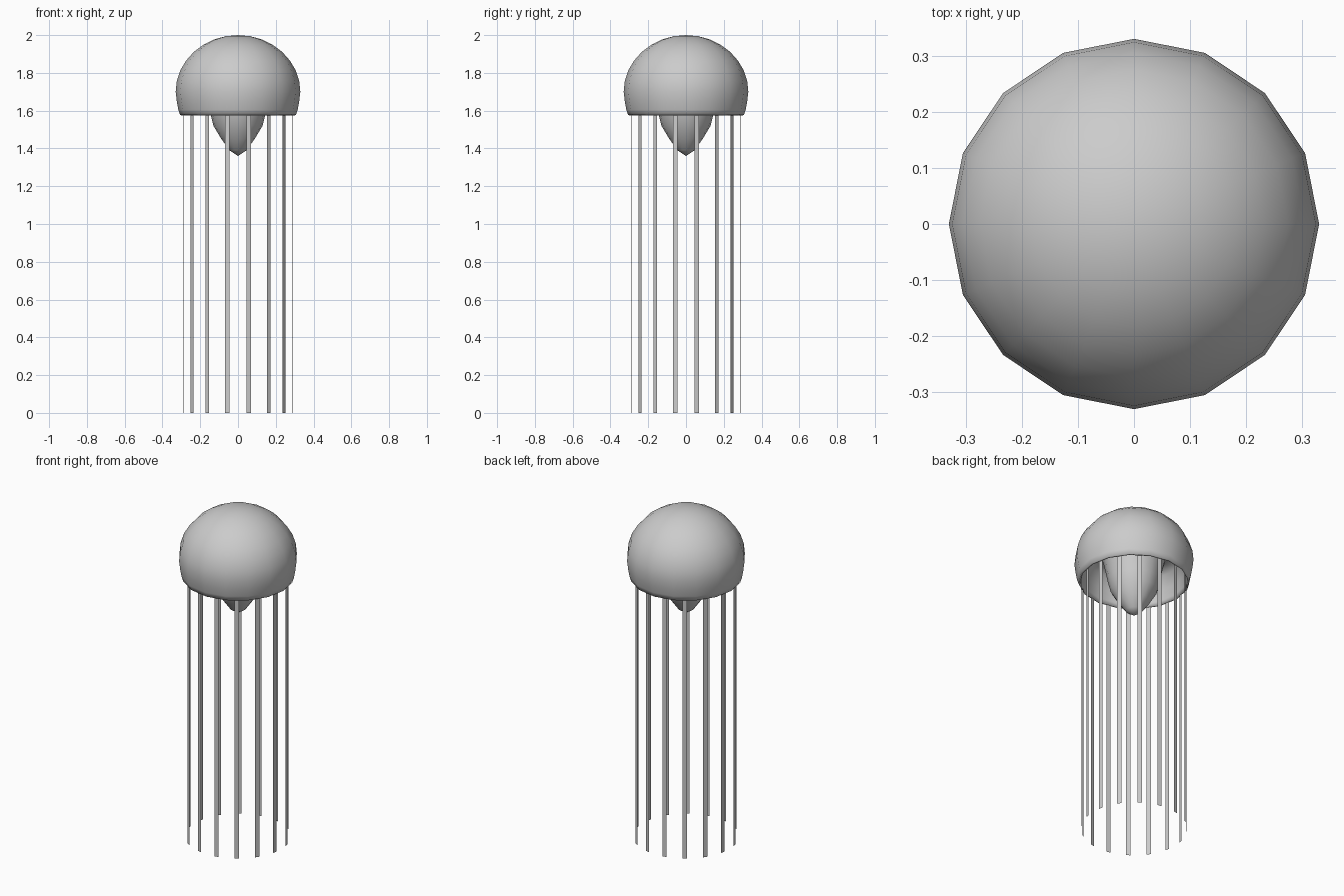
import bpy, bmesh, math

if "Cube" in bpy.data.objects:
    bpy.data.objects.remove(bpy.data.objects["Cube"])

SIDES = 16


def finish(name, bm, smooth=True):
    me = bpy.data.meshes.new(name)
    bm.to_mesh(me)
    bm.free()
    ob = bpy.data.objects.new(name, me)
    bpy.context.collection.objects.link(ob)
    for p in me.polygons:
        p.use_smooth = smooth
    return ob


def revolve(name, profile):
    """Spin an (r, z) profile about z with a low number of sides."""
    bm = bmesh.new()
    vs = [bm.verts.new((r, 0, z)) for r, z in profile]
    es = [bm.edges.new(p) for p in zip(vs, vs[1:])]
    bmesh.ops.spin(bm, geom=vs + es, cent=(0, 0, 0), axis=(0, 0, 1),
                   angle=math.tau, steps=SIDES, use_duplicate=False)
    bmesh.ops.remove_doubles(bm, verts=bm.verts, dist=1e-4)
    bmesh.ops.recalc_face_normals(bm, faces=bm.faces)
    return finish(name, bm)


# Bell: outer dome, rolled rim and hollow underside with the hanging mouth
revolve("bell", [
    (0, 2.0), (0.065, 1.994), (0.127, 1.977), (0.183, 1.949), (0.233, 1.912),
    (0.275, 1.865), (0.305, 1.815), (0.324, 1.757), (0.33, 1.70),
    (0.324, 1.65), (0.316, 1.605), (0.307, 1.577), (0.298, 1.575),
    (0.292, 1.60), (0.285, 1.66), (0.26, 1.73), (0.22, 1.765),
    (0.185, 1.75), (0.165, 1.68), (0.145, 1.58), (0.13, 1.52),
    (0.088, 1.45), (0.045, 1.39), (0, 1.36)])

# Tentacles: flat ribbons hanging from the middle of each rim facet
bm = bmesh.new()
R, HALF = 0.293, 0.0125
for i in range(SIDES):
    a = (i + 0.5) * math.tau / SIDES
    c, s = math.cos(a), math.sin(a)
    quad = [(-HALF, 0), (HALF, 0), (HALF, 1.6), (-HALF, 1.6)]
    bm.faces.new([bm.verts.new((R * c - t * s, R * s + t * c, z)) for t, z in quad])
finish("tentacles", bm, smooth=False)
